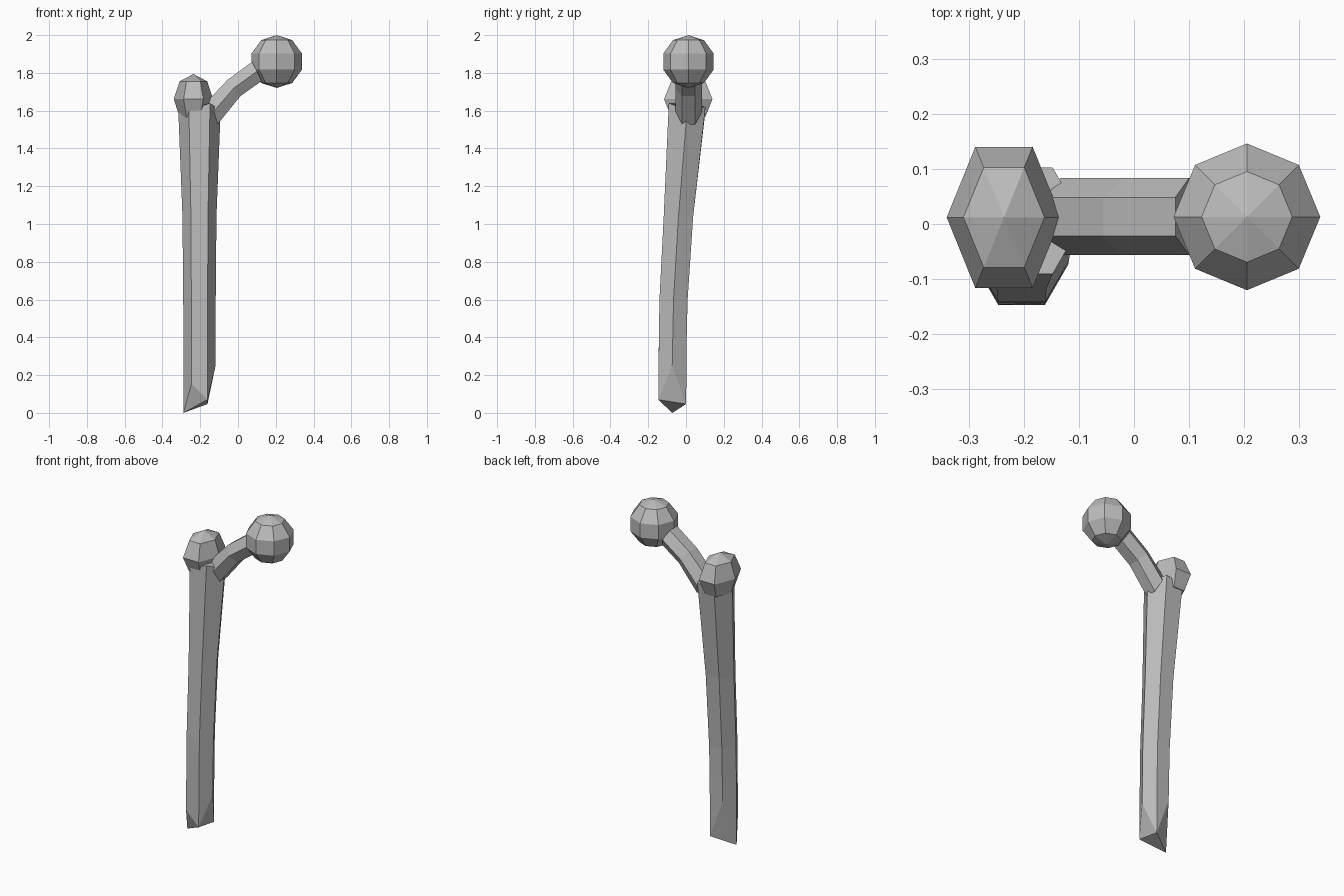
import bpy, bmesh, math

if "Cube" in bpy.data.objects:
    bpy.data.objects.remove(bpy.data.objects["Cube"])

bone = bpy.data.materials.new("bone_grey")
bone.diffuse_color = (0.5, 0.5, 0.5, 1)
bone.use_nodes = True
bone.node_tree.nodes["Principled BSDF"].inputs["Base Color"].default_value = bone.diffuse_color


def build(name, rings, bottom=None, top=None, ears=False):
    """Loft rings of points; close ends with a pole fan, a flat cap or broken facets."""
    bm = bmesh.new()
    loops = [[bm.verts.new(p) for p in ring] for ring in rings]
    n = len(loops[0])
    for a, b in zip(loops, loops[1:]):
        for i in range(n):
            j = (i + 1) % n
            bm.faces.new((a[i], a[j], b[j], b[i]))
    for loop, pole in ((loops[0], bottom), (loops[-1], top)):
        if pole:
            tip = bm.verts.new(pole)
            for i in range(n):
                bm.faces.new((loop[i], loop[(i + 1) % n], tip))
        elif ears and loop is loops[0]:
            # splintered end: three corner facets around a centre triangle
            for tri in ((1, 0, 5), (3, 2, 1), (5, 4, 3), (5, 3, 1)):
                bm.faces.new([loop[k] for k in tri])
        else:
            bm.faces.new(loop)
    bmesh.ops.recalc_face_normals(bm, faces=bm.faces)
    me = bpy.data.meshes.new(name)
    bm.to_mesh(me)
    bm.free()
    me.materials.append(bone)
    ob = bpy.data.objects.new(name, me)
    bpy.context.collection.objects.link(ob)


def ball(name, c, r, sides, bands):
    """Faceted ball with a corner on the x axis."""
    rings = []
    for k in range(1, bands):
        p = math.pi * k / bands
        rings.append([(c[0] + r[0] * math.sin(p) * math.cos(math.tau * i / sides),
                       c[1] + r[1] * math.sin(p) * math.sin(math.tau * i / sides),
                       c[2] - r[2] * math.cos(p)) for i in range(sides)])
    build(name, rings, (c[0], c[1], c[2] - r[2]), (c[0], c[1], c[2] + r[2]))


# Round ends
ball("joint_head", (0.205, 0.013, 1.86), (0.14, 0.14, 0.14), 8, 5)
ball("side_knob", (-0.236, 0.012, 1.661), (0.104, 0.148, 0.133), 6, 4)

# Shaft: centre y, radius, corner heights (+x, back right, back left, -x, front left, front right)
sections = [
    (-0.073, 0.085, (0.25, 0.047, 0.28, 0.0, 0.153, 0.07)),
    (-0.07, 0.085, (0.4,) * 6),
    (-0.066, 0.086, (0.6,) * 6),
    (-0.04, 0.090, (1.04,) * 6),
    (0.006, 0.112, (1.6, 1.62, 1.6, 1.6, 1.6, 1.64)),
]
rings = [[(-0.204 + r * math.cos(math.tau * i / 6), cy + r * math.sin(math.tau * i / 6), z)
          for i, z in enumerate(zs)] for cy, r, zs in sections]
build("shaft", rings, ears=True)

# Neck: centre x, centre z, half-height vector of each hexagonal section
rings = []
for x, z, hx, hz in ((-0.134, 1.59, -0.026, 0.062),
                     (-0.0215, 1.72, -0.0345, 0.0425),
                     (0.1, 1.808, -0.025, 0.051)):
    ring = []
    for i in range(6):
        a = math.tau * i / 6
        s = math.sin(a) / math.sin(math.pi / 3)
        ring.append((x + hx * s, 0.0135 + 0.07 * math.cos(a), z + hz * s))
    rings.append(ring)
build("neck", rings)
